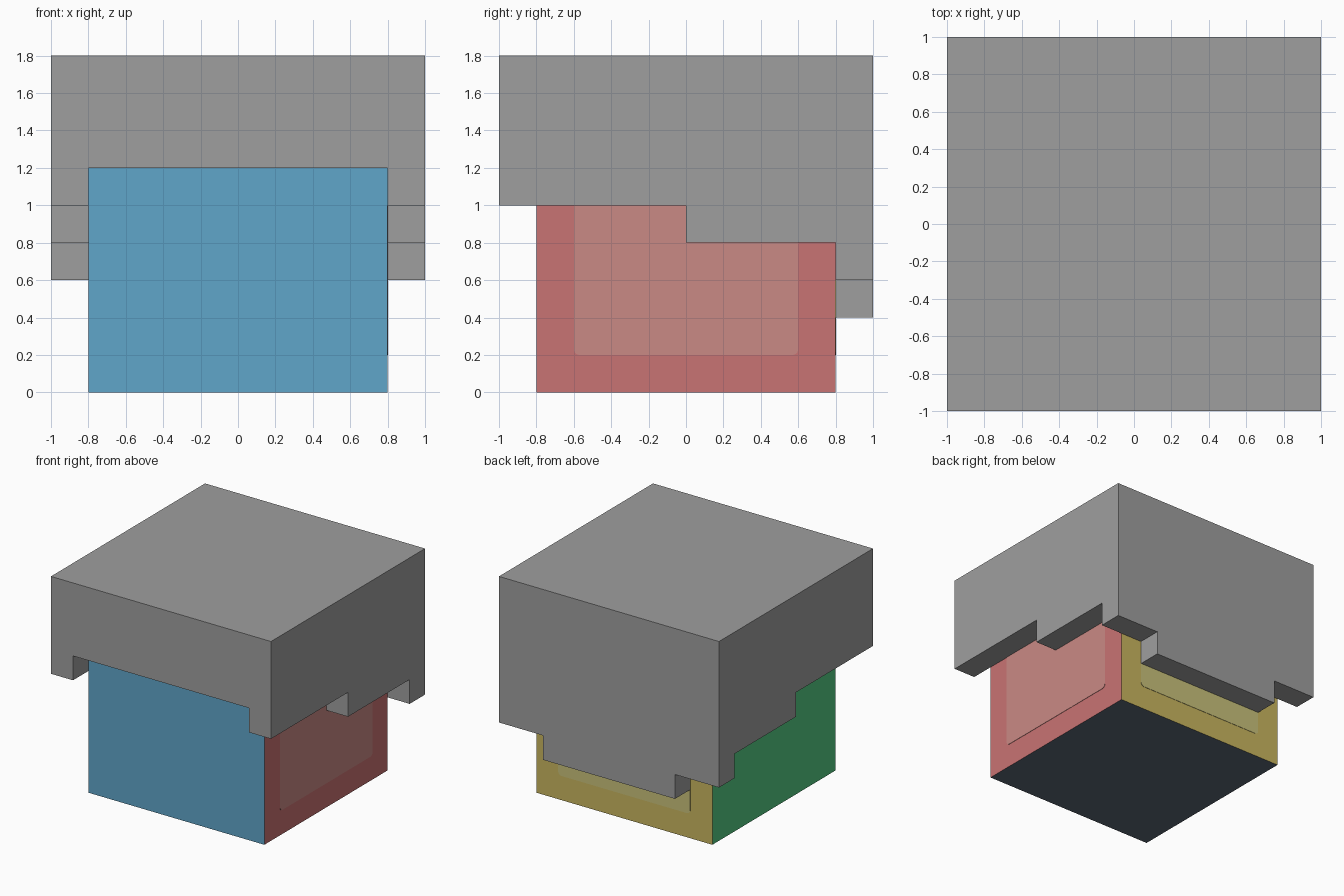
import bpy, bmesh, math
from mathutils import Vector

if "Cube" in bpy.data.objects:
    bpy.data.objects.remove(bpy.data.objects["Cube"], do_unlink=True)


def material(name, rgb):
    """Flat material from 0-255 sRGB values."""
    lin = [((c / 255 + 0.055) / 1.055) ** 2.4 for c in rgb]
    mat = bpy.data.materials.new(name)
    mat.diffuse_color = (*lin, 1)
    mat.use_nodes = True
    bsdf = next(n for n in mat.node_tree.nodes if n.type == 'BSDF_PRINCIPLED')
    bsdf.inputs["Base Color"].default_value = (*lin, 1)
    bsdf.inputs["Roughness"].default_value = 0.8
    return mat


grey = material("grey", (159, 159, 159))
blue = material("blue", (96, 166, 202))
red = material("red", (201, 115, 115))
light_red = material("light red", (202, 138, 133))
yellow = material("yellow", (202, 183, 96))
light_yellow = material("light yellow", (201, 194, 123))
green = material("green", (84, 203, 131))
slate = material("slate", (92, 103, 118))


def add_object(name, bm, mats):
    bmesh.ops.recalc_face_normals(bm, faces=bm.faces)
    mesh = bpy.data.meshes.new(name)
    bm.to_mesh(mesh)
    bm.free()
    for m in mats:
        mesh.materials.append(m)
    obj = bpy.data.objects.new(name, mesh)
    bpy.context.collection.objects.link(obj)
    return obj


def box(lo, hi):
    bm = bmesh.new()
    bmesh.ops.create_cube(bm, size=1)
    lo, hi = Vector(lo), Vector(hi)
    bmesh.ops.scale(bm, vec=hi - lo, verts=bm.verts)
    bmesh.ops.translate(bm, vec=(lo + hi) / 2, verts=bm.verts)
    return bm


# Inner block: each side has its own colour
bm = box((-0.8, -0.8, 0), (0.8, 0.8, 1.6))
bm.normal_update()
side_index = {(0, -1): 0, (1, 0): 1, (0, 1): 2, (-1, 0): 3}
for f in bm.faces:
    f.material_index = side_index.get((round(f.normal.x), round(f.normal.y)), 4)
add_object("inner_block", bm, [blue, red, yellow, green, slate])


# Light panels: thin plates with slightly rounded corners
def panel(name, lo, hi, axis, mat):
    bm = box(lo, hi)
    corners = [e for e in bm.edges
               if abs(e.verts[0].co[axis] - e.verts[1].co[axis]) > 1e-4]
    bmesh.ops.bevel(bm, geom=corners, offset=0.03, segments=3, profile=0.5,
                    affect='EDGES')
    add_object(name, bm, [mat])


panel("left_panel", (0.799, -0.6, 0.2), (0.803, 0.6, 1.4), 0, light_red)
panel("back_panel", (-0.6, 0.799, 0.2), (0.6, 0.803, 1.4), 1, light_yellow)


# Cap: hollow block whose rim steps down towards the back
def underside(x, y):
    """Height of the cap's lower surface at a point."""
    x = abs(x)
    if x < 0.8 and abs(y) < 0.8:
        return 1.6
    if y > 0.8:
        return 0.4 if x < 0.6 else 0.6
    if y < -0.8 and x < 0.8:
        return 1.2
    return 1.0 if y < 0 else 0.8


grid = ([-1, -0.8, -0.6, 0.6, 0.8, 1],
        [-1, -0.8, 0, 0.8, 1],
        [0.4, 0.6, 0.8, 1.0, 1.2, 1.6, 1.8])


def filled(cell):
    if any(i < 0 or i >= len(g) - 1 for i, g in zip(cell, grid)):
        return False
    x, y, z = ((g[i] + g[i + 1]) / 2 for i, g in zip(cell, grid))
    return z > underside(x, y)


bm = bmesh.new()
for i in range(5):
    for j in range(4):
        for k in range(6):
            cell = (i, j, k)
            if not filled(cell):
                continue
            # Keep only the walls that border empty space
            for axis in range(3):
                for step in (0, 1):
                    beside = list(cell)
                    beside[axis] += 2 * step - 1
                    if filled(beside):
                        continue
                    u, v = (axis + 1) % 3, (axis + 2) % 3
                    quad = []
                    for du, dv in ((0, 0), (1, 0), (1, 1), (0, 1)):
                        n = list(cell)
                        n[axis] += step
                        n[u] += du
                        n[v] += dv
                        quad.append(bm.verts.new([g[a] for g, a in zip(grid, n)]))
                    bm.faces.new(quad)
bmesh.ops.remove_doubles(bm, verts=bm.verts, dist=1e-4)
bmesh.ops.recalc_face_normals(bm, faces=bm.faces)
bmesh.ops.dissolve_limit(bm, angle_limit=math.radians(1),
                         verts=bm.verts, edges=bm.edges)
add_object("stepped_cap", bm, [grey])
